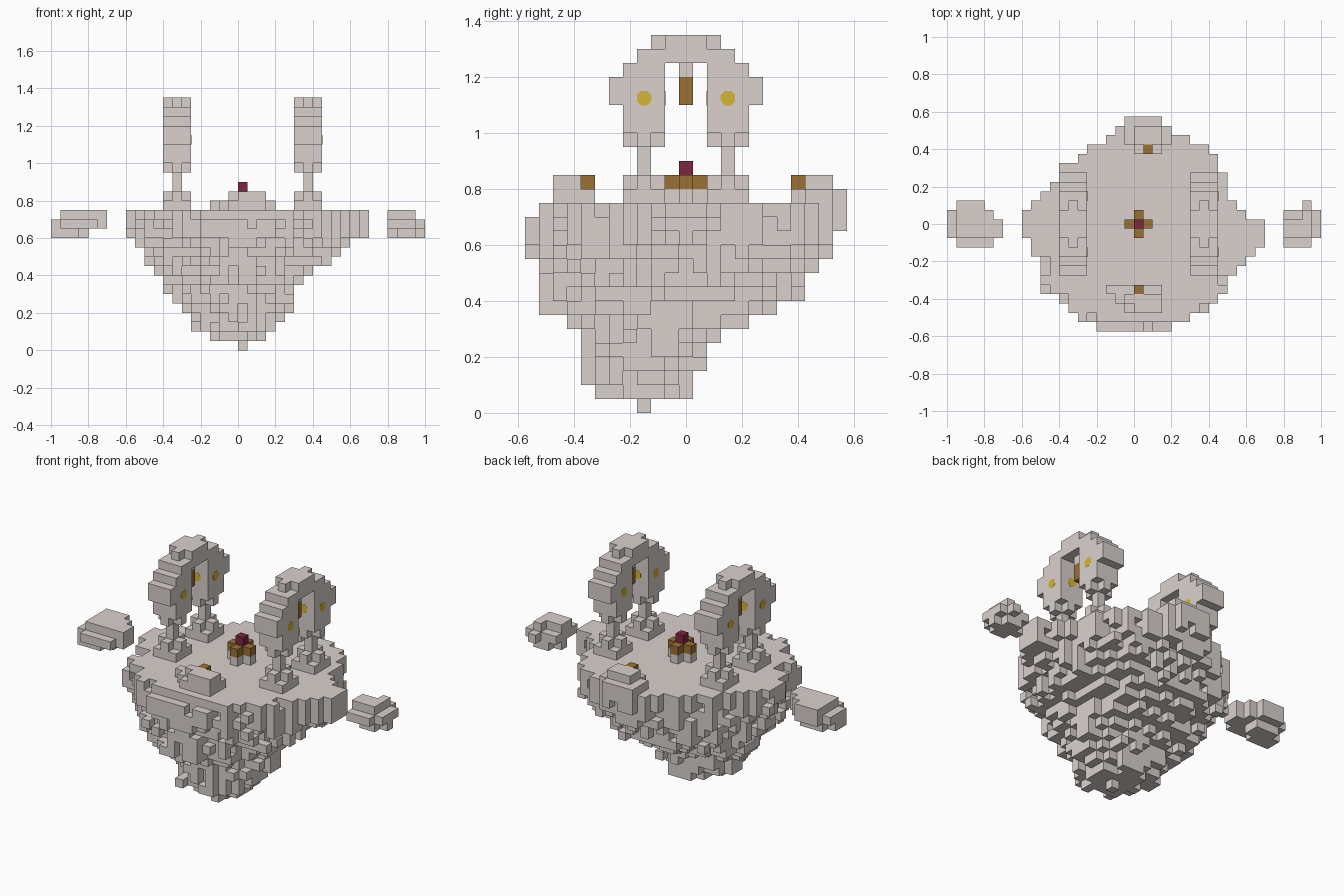
import bpy, bmesh, math, random
from mathutils import Matrix

random.seed(4)
U = 0.05  # size of one block

if "Cube" in bpy.data.objects:
    bpy.data.objects.remove(bpy.data.objects["Cube"], do_unlink=True)


def material(name, rgb):
    m = bpy.data.materials.new(name)
    m.use_nodes = True
    color = (*rgb, 1)
    m.diffuse_color = color
    m.node_tree.nodes["Principled BSDF"].inputs["Base Color"].default_value = color
    return m


STONE = material("warm grey stone", (0.7, 0.64, 0.61))
WOOD = material("brown wood", (0.33, 0.16, 0.035))
RED = material("dark red", (0.2, 0.02, 0.05))
GOLD = material("gold", (0.68, 0.46, 0.04))


def finish(name, bm, mat):
    mesh = bpy.data.meshes.new(name)
    bm.to_mesh(mesh)
    bm.free()
    mesh.materials.append(mat)
    obj = bpy.data.objects.new(name, mesh)
    bpy.context.collection.objects.link(obj)
    return obj


def box(xs, ys, zs):
    """Set of block cells; each range is half open."""
    return {(x, y, z) for x in range(*xs) for y in range(*ys) for z in range(*zs)}


def blocks(name, cells, mat):
    """Mesh made of the outward faces of a set of block cells."""
    bm = bmesh.new()
    verts = {}

    def corner(p):
        if p not in verts:
            verts[p] = bm.verts.new((p[0] * U, (p[1] - 0.5) * U, p[2] * U))
        return verts[p]

    for cell in sorted(cells):
        for axis in range(3):
            a, b = (axis + 1) % 3, (axis + 2) % 3
            for side in (0, 1):
                near = list(cell)
                near[axis] += 2 * side - 1
                if tuple(near) in cells:
                    continue
                loop = []
                for da, db in ((0, 0), (1, 0), (1, 1), (0, 1)):
                    p = list(cell)
                    p[axis] += side
                    p[a] += da
                    p[b] += db
                    loop.append(corner(tuple(p)))
                bm.faces.new(loop if side else loop[::-1])
    return finish(name, bm, mat)


# Island: flat plateau outline, one span per row from front to back
left = [-4, -6, -7, -8, -10, -10, -10, -10, -11, -11, -12, -12,
        -12, -11, -10, -9, -8, -8, -6, -5, -3, -2, -1]
right = [4, 6, 8, 9, 10, 10, 11, 12, 13, 14, 14, 14,
         12, 11, 10, 10, 10, 9, 9, 8, 6, 4, 3]
outline = {(x, row - 11) for row, (a, b) in enumerate(zip(left, right))
           for x in range(a, b)}


def on_rim(x, y):
    return any(p not in outline for p in ((x - 1, y), (x + 1, y), (x, y - 1), (x, y + 1)))


# Rim blocks are missing here and there, most often along the front edge
island = set()
for z, loss in ((12, 0.25), (13, 0.12), (14, 0)):
    for x, y in sorted(outline):
        chance = 0.45 if z == 14 and y < -3 else loss
        if not (on_rim(x, y) and random.random() < chance):
            island.add((x, y, z))
island -= box((-20, 20), (-11, -10), (14, 15))
island -= box((-20, 20), (11, 12), (12, 13))

# Island: ragged tapering underside, extents of each layer going up
layers = [(0, 1, -3, -3), (-3, 4, -6, 0), (-5, 4, -7, 0), (-5, 5, -7, 1),
          (-6, 6, -7, 1), (-7, 6, -7, 2), (-8, 6, -8, 4), (-8, 7, -10, 6),
          (-9, 8, -10, 8), (-10, 10, -10, 8), (-10, 11, -10, 9), (-11, 12, -11, 10)]
for z, (x0, x1, y0, y1) in enumerate(layers):
    cy = -3 + 2 * z / 11
    for x, y, _ in sorted(box((x0, x1), (y0, y1 + 1), (z, z + 1))):
        dx, dy = x + 0.5, y - cy
        ex = dx / (x1 if dx > 0 else -x0 + 0.01)
        ey = dy / ((y1 + 0.5 - cy) if dy > 0 else (cy - y0 + 0.5))
        reach = random.uniform(0.6 if z < 2 else 0.82, 1.06)
        if z == 0 or (math.hypot(ex, ey) < reach and (x, y) in outline):
            island.add((x, y, z))
blocks("island", island, STONE)

# Floating rocks
rock = (box((-19, -16), (2, 3), (13, 15)) | box((-20, -15), (1, 2), (13, 15))
        | box((-20, -14), (-1, 1), (13, 15)) | box((-19, -15), (-2, -1), (13, 14))
        | box((-20, -17), (-1, 1), (12, 13)) | box((-19, -16), (0, 2), (12, 13)))
rock -= box((-20, -19), (-3, 4), (14, 15))
blocks("right_floating_rock", rock, STONE)
rock = (box((18, 19), (2, 3), (13, 14)) | box((17, 19), (1, 2), (13, 14))
        | box((16, 20), (-1, 2), (13, 14)) | box((16, 19), (-2, -1), (13, 14))
        | box((16, 20), (0, 1), (12, 13)) | box((17, 19), (-1, 2), (12, 13))
        | box((16, 19), (-1, 1), (14, 15)) | box((18, 19), (1, 2), (14, 15)))
blocks("left_floating_rock", rock, STONE)


def gold_stud(name, loc, axis):
    """Eight-sided plate lying almost flush with the stone."""
    bm = bmesh.new()
    turn = Matrix.Rotation(math.pi / 2, 4, axis)
    spin = Matrix.Rotation(math.pi / 8, 4, 'Z')
    bmesh.ops.create_cone(bm, cap_ends=True, segments=8, radius1=0.028,
                          radius2=0.028, depth=0.002,
                          matrix=Matrix.Translation(loc) @ turn @ spin)
    finish(name, bm, GOLD)


# Arches on stepped feet, each with a hanging lantern and gold studs
for side, x in (("right", -8), ("left", 6)):
    span = (x, x + 3)
    mid = (x + 1, x + 2)
    arch = (box(span, (-1, 2), (26, 27)) | box(mid, (-2, 3), (26, 27))
            | box(span, (-3, 4), (25, 26)) | box(span, (-4, 5), (20, 25))
            | box(span, (-5, 6), (22, 24)))
    arch -= box(span, (-1, 2), (20, 25))
    arch |= box(mid, (0, 1), (24, 25))
    for y in (-3, 3):
        arch |= box(span, (y, y + 1), (19, 20)) | box(mid, (y - 1, y + 2), (19, 20))
    blocks(side + "_arch", arch, STONE)
    blocks(side + "_lantern", box(mid, (0, 1), (22, 24)), WOOD)
    for end, y in (("front", -3), ("back", 3)):
        foot = (box(span, (y - 1, y + 2), (15, 16)) | box(span, (y, y + 1), (16, 17))
                | box(mid, (y - 1, y + 2), (16, 17)) | box(mid, (y, y + 1), (17, 19)))
        blocks(f"{side}_{end}_foot", foot, STONE)
        stud = f"{side}_{end}_stud"
        for label, px in (("_a", x), ("_b", x + 3)):
            gold_stud(stud + label, (px * U, y * U, 1.125), 'Y')
        gold_stud(stud + "_inner", ((x + 1.5) * U, y / 3 * 0.075, 1.125), 'X')


# Central altar: cross-shaped base, wooden top, red block
def cross(z):
    return box((-1, 2), (0, 1), (z, z + 1)) | box((0, 1), (-1, 2), (z, z + 1))


blocks("altar_base", cross(15), STONE)
blocks("altar_top", cross(16), WOOD)
blocks("altar_gem", box((0, 1), (0, 1), (17, 18)), RED)

# Front and back mounds with a wooden block each
mound = (box((-3, 3), (-7, -6), (15, 16)) | box((-2, 3), (-8, -7), (15, 16))
         | box((-1, 3), (-9, -8), (15, 16))
         | box((-1, 3), (-8, -7), (16, 17)) | box((0, 3), (-9, -8), (16, 17)))
blocks("front_mound", mound, STONE)
blocks("front_wood_block", box((0, 1), (-7, -6), (16, 17)), WOOD)
mound = (box((0, 3), (8, 9), (15, 16)) | box((-1, 4), (9, 11), (15, 16))
         | box((-1, 3), (11, 12), (15, 16)) | box((0, 3), (9, 11), (16, 17)))
blocks("back_mound", mound, STONE)
blocks("back_wood_block", box((1, 2), (8, 9), (16, 17)), WOOD)
